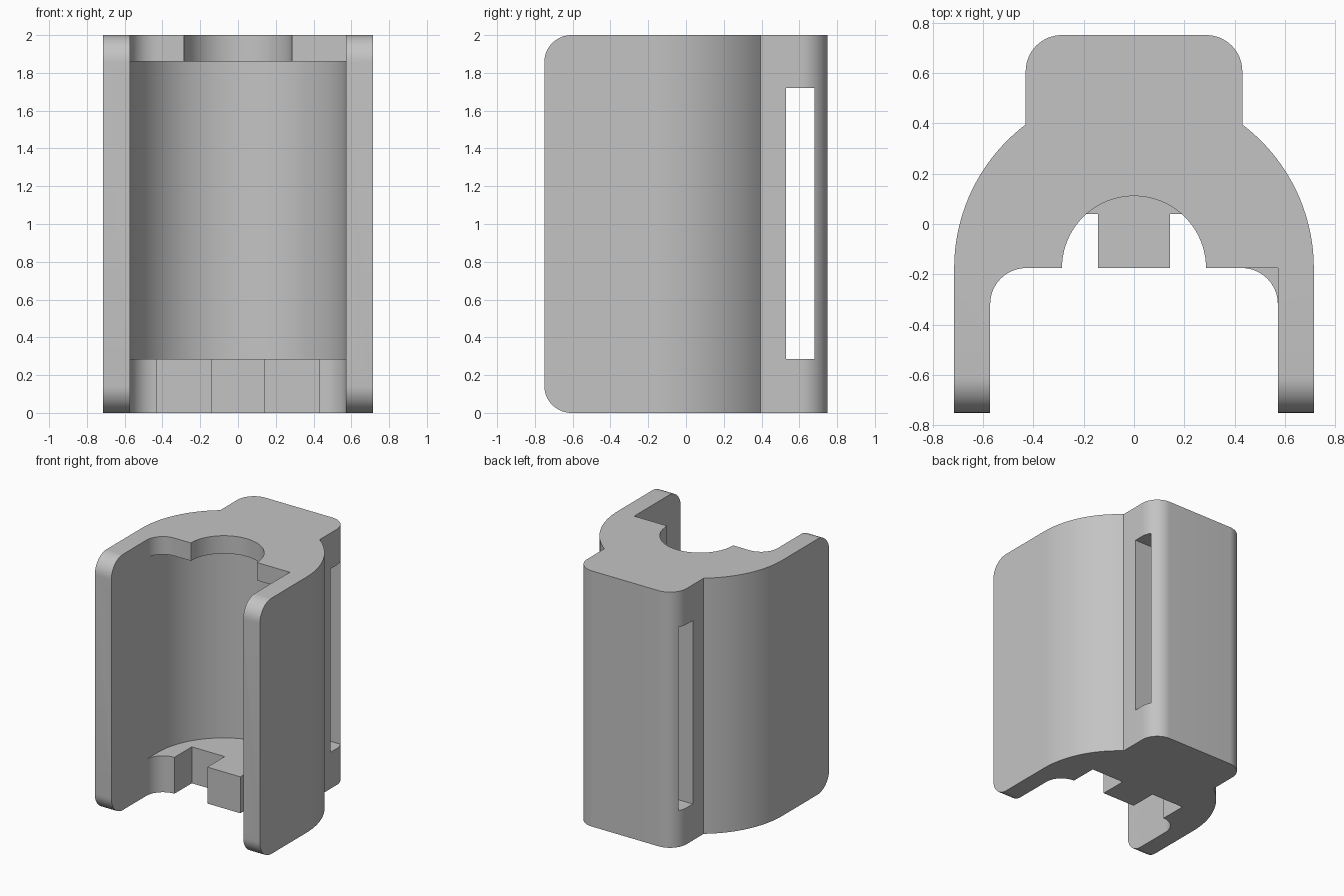
import bpy, bmesh
from math import radians, cos, sin, acos, degrees

if "Cube" in bpy.data.objects:
    bpy.data.objects.remove(bpy.data.objects["Cube"])

AXIS_Y = -0.175        # centre line of the bore
R_OUT, R_IN, R_HOLE = 0.714, 0.571, 0.286
FILLET = 0.143
BACK_X, BACK_Y, FRONT_Y = 0.43, 0.75, -0.75
HEIGHT = 2.0
FLOOR, CEILING = 0.285, 1.86

grey = bpy.data.materials.new("plain grey")
grey.use_nodes = True
grey.diffuse_color = (0.55, 0.55, 0.55, 1)
grey.node_tree.nodes["Principled BSDF"].inputs["Base Color"].default_value = grey.diffuse_color


def arc(cx, cy, r, start, end, steps=16):
    angles = [radians(start + (end - start) * i / steps) for i in range(steps + 1)]
    return [(cx + r * cos(a), cy + r * sin(a)) for a in angles]


def mirrored(half):
    """Close a right-hand half outline with its mirror image."""
    return half + [(-x, y) for x, y in reversed(half)]


def prism(name, outline, z0, z1, round_front=0):
    """Extrude an outline upwards, optionally rounding its front edges."""
    bm = bmesh.new()
    base = bm.faces.new([bm.verts.new((x, y, z0)) for x, y in outline])
    top = bmesh.ops.extrude_face_region(bm, geom=[base])["geom"]
    bmesh.ops.translate(bm, vec=(0, 0, z1 - z0),
                        verts=[v for v in top if isinstance(v, bmesh.types.BMVert)])
    bmesh.ops.recalc_face_normals(bm, faces=bm.faces)
    if round_front:
        edges = [e for e in bm.edges if all(v.co.y < FRONT_Y + 0.001 for v in e.verts)
                 and abs(e.verts[0].co.z - e.verts[1].co.z) < 0.001]
        bmesh.ops.bevel(bm, geom=edges, offset=round_front, segments=12,
                        profile=0.5, affect='EDGES')
    mesh = bpy.data.meshes.new(name)
    bm.to_mesh(mesh)
    bm.free()
    mesh.materials.append(grey)
    obj = bpy.data.objects.new(name, mesh)
    bpy.context.collection.objects.link(obj)
    return obj


# Outer shell with two arms and a rounded back block
meet = degrees(acos(BACK_X / R_OUT))
shell = prism("holder_body", mirrored(
    [(R_OUT, FRONT_Y)]
    + arc(0, AXIS_Y, R_OUT, 0, meet, 24)
    + arc(BACK_X - FILLET, BACK_Y - FILLET, FILLET, 0, 90)), 0, HEIGHT, FILLET)

# Round bore, open to the front
bore = prism("bore_cutter", mirrored(
    [(R_IN, -1)] + arc(0, AXIS_Y, R_IN, 0, 89, 32)), FLOOR, CEILING)

# Top plate opening: round hole, square right corner, filleted left corner
left_fillet = arc(-R_IN + FILLET, AXIS_Y - FILLET, FILLET, 90, 180)
top_opening = prism("top_cutter",
    [(R_IN, -1), (R_IN, AXIS_Y)]
    + arc(0, AXIS_Y, R_HOLE, 0, 180, 40)
    + left_fillet + [(-R_IN, -1)], CEILING - 0.1, HEIGHT + 0.1)

# Bottom plate opening: two square notches beside a tongue, both corners filleted
bottom_opening = prism("bottom_cutter", mirrored(
    [(R_IN, -1)]
    + arc(R_IN - FILLET, AXIS_Y - FILLET, FILLET, 0, 90)
    + [(R_IN - FILLET, 0.04), (0.143, 0.04), (0.143, AXIS_Y)]), -0.1, FLOOR + 0.1)

# Strap slot running sideways through the back block
strap_slot = prism("slot_cutter", mirrored([(1, 0.53), (1, 0.68)]), FLOOR, 1.72)

bpy.context.view_layer.objects.active = shell
for cutter in (bore, top_opening, bottom_opening, strap_slot):
    cutter.hide_render = True
    cut = shell.modifiers.new(cutter.name, 'BOOLEAN')
    cut.operation = 'DIFFERENCE'
    cut.solver = 'EXACT'
    cut.object = cutter
    bpy.ops.object.modifier_apply(modifier=cut.name)
    bpy.data.objects.remove(cutter)

bpy.ops.object.select_all(action='DESELECT')
shell.select_set(True)
bpy.ops.object.shade_smooth_by_angle(angle=radians(30))
